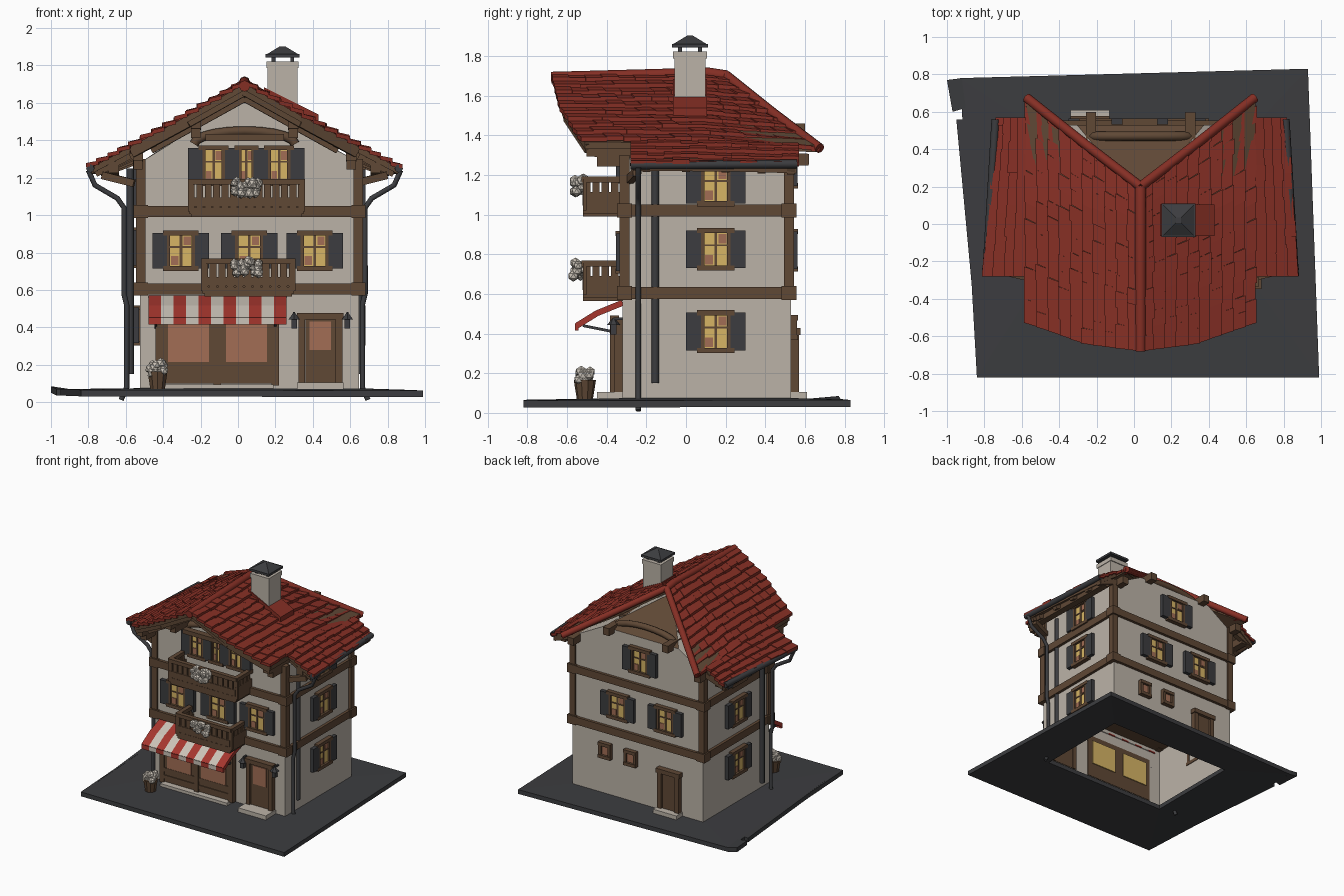
import bpy, bmesh, math, random
from mathutils import Vector, Matrix

if "Cube" in bpy.data.objects:
    bpy.data.objects.remove(bpy.data.objects["Cube"])
random.seed(4)

def material(name, rgb):
    m = bpy.data.materials.new(name)
    m.diffuse_color = (*rgb, 1)
    m.use_nodes = True
    m.node_tree.nodes["Principled BSDF"].inputs["Base Color"].default_value = m.diffuse_color
    return m

PLASTER = material("plaster", (0.50, 0.45, 0.39))
ROOF = material("roof_red", (0.235, 0.028, 0.018))
WOOD = material("brown_wood", (0.115, 0.065, 0.036))
SLATE = material("slate_grey", (0.045, 0.046, 0.050))
GLOW = material("yellow_pane", (0.68, 0.46, 0.13))
SALMON = material("salmon_pane", (0.36, 0.155, 0.09))
STRIPE = material("awning_red", (0.38, 0.037, 0.027))
CREAM = material("awning_cream", (0.60, 0.55, 0.48))
parts = {}

def part(name, mat):
    return parts.setdefault(name, (bmesh.new(), mat))[0]

def box(name, mat, c, s, M=Matrix()):
    bmesh.ops.create_cube(part(name, mat), size=1,
                          matrix=M @ Matrix.Translation(c) @ Matrix.Diagonal((*s, 1)))

def beam(name, mat, p, q, w, h):
    p, q = Vector(p), Vector(q)
    R = (q - p).to_track_quat('X', 'Z').to_matrix().to_4x4()
    box(name, mat, (0, 0, 0), ((q - p).length, w, h), Matrix.Translation((p + q) / 2) @ R)

def cone(name, mat, c, r1, r2, h, n=10, turn=0.0):
    bmesh.ops.create_cone(part(name, mat), cap_ends=True, segments=n, radius1=r1, radius2=r2, depth=h,
                          matrix=Matrix.Translation(c) @ Matrix.Rotation(turn, 4, 'Z'))

def slab(name, mat, top, dz):
    """Solid under a top quad."""
    bm = part(name, mat)
    t = [bm.verts.new(v) for v in top]
    b = [bm.verts.new((v[0], v[1], v[2] - dz)) for v in top]
    fs = [bm.faces.new(t), bm.faces.new(b[::-1])]
    fs += [bm.faces.new((t[i], b[i], b[(i + 1) % 4], t[(i + 1) % 4])) for i in range(4)]
    bmesh.ops.recalc_face_normals(bm, faces=fs)

def tube(name, mat, pts, r):
    cu = bpy.data.curves.new(name, 'CURVE')
    cu.dimensions, cu.bevel_depth, cu.bevel_resolution, cu.use_fill_caps = '3D', r, 2, True
    sp = cu.splines.new('POLY')
    sp.points.add(len(pts) - 1)
    for a, p in zip(sp.points, pts):
        a.co = (*p, 1)
    tmp = bpy.data.objects.new(name + "_path", cu)
    bpy.context.collection.objects.link(tmp)
    bpy.context.view_layer.update()
    me = bpy.data.meshes.new_from_object(tmp.evaluated_get(bpy.context.evaluated_depsgraph_get()))
    bpy.data.objects.remove(tmp)
    me.materials.clear()
    me.materials.append(mat)
    me.polygons.foreach_set("use_smooth", [len(f.vertices) == 4 for f in me.polygons])
    bpy.context.collection.objects.link(bpy.data.objects.new(name, me))

CX, L, R, F, B = 0.035, -0.525, 0.648, -0.32, 0.53
roof_z = lambda u: 1.708 - 0.57 * u + 0.02 * (u / 0.8) ** 2
sag = lambda u, y: min(max(0.09 * (y - 0.1), 0), 0.05) * (1 if u < 0.611 else 0.3)

# House shell, open below, with a boarded hip at the back top
bm = bmesh.new()
rings = []
for y, w, z in ((F, 0.04, 1.6), (0.17, 0.04, 1.61), (B, 0.34, 1.425)):
    prof = ((L, 0.05), (L, 1.28), (CX - w, z), (CX + w, z), (R, 1.28), (R, 0.05))
    rings.append([bm.verts.new((x, y, h)) for x, h in prof])
for a, b in zip(rings, rings[1:]):
    for i in range(5):
        bm.faces.new((a[i], a[i + 1], b[i + 1], b[i])).material_index = 1 if i == 2 else 0
bm.faces.new(rings[0])
bm.faces.new(rings[2][::-1])
bmesh.ops.recalc_face_normals(bm, faces=bm.faces)
me = bpy.data.meshes.new("house_walls")
bm.to_mesh(me)
me.materials.append(PLASTER)
me.materials.append(WOOD)
bpy.context.collection.objects.link(bpy.data.objects.new("house_walls", me))

# Floor beams round the house and corner posts
for z in (0.605, 1.02):
    box("floor_beams", WOOD, ((L + R) / 2, (F + B) / 2, z), (R - L + 0.045, B - F + 0.045, 0.06))
for x in (L + 0.005, R - 0.005):
    for y in (F + 0.01, B - 0.01):
        box("corner_posts", WOOD, (x, y, 0.95), (0.05, 0.05, 0.7))
        for z in (0.605, 1.02):
            box("beam_ends", WOOD, (x, y, z), (0.075, 0.075, 0.07))

# Roof outline: front and back edge as a function of distance from the ridge
def y_front(u):
    return (-0.68 + 0.13 * u if u < 0.3 else -0.64 + 0.36 * (u - 0.3)) if u <= 0.611 else -0.28
def y_back(u):
    return 0.2 + 0.78 * u if u <= 0.611 else 0.57

def roof_point(s, u, t, z):
    """Point on the roof; the low eaves taper inward to the back."""
    v = u if u <= 0.64 else 0.611 + (u - 0.611) * (1 - (0.33 if s < 0 else 0.26) * t)
    y = y_front(u) * (1 - t) + y_back(u) * t
    return (CX + s * v, y, z - sag(u, y))

rows = [(k * 0.061, (k + 1) * 0.061) for k in range(10)] + [(0.612 + k * 0.056, 0.612 + (k + 1) * 0.056) for k in range(4)]
for s in (-1, 1):
    for k, (u0, u1) in enumerate(rows):
        n = round((y_back(u1) - y_front(u1)) / 0.085)
        cuts = [0] + [(i + 0.5 * (k % 2)) / n for i in range(1, n)] + [1]
        for t0, t1 in zip(cuts, cuts[1:]):
            j, v = random.uniform(0, 0.009), random.uniform(0.004, 0.014)
            q = [Vector(roof_point(s, u, t, z + j)) for u, t, z in (
                (u0, t0, roof_z(u0)), (u0, t1, roof_z(u0)), (u1, t1, roof_z(u1) + 0.016), (u1, t0, roof_z(u1) + 0.016))]
            q[2].x += s * v
            q[3].x += s * v
            slab("roof_tiles", ROOF, q, 0.022)
    # Boarding under the tiles
    for u0, u1 in ((0, 0.3), (0.3, 0.611), (0.612, 0.82)):
        for t0, t1 in ((0.015, 0.6), (0.6, 0.985)):
            slab("roof_boards", WOOD, [roof_point(s, u, t, roof_z(u) - 0.006) for u, t in (
                (u0, t0), (u0, t1), (u1, t1), (u1, t0))], 0.035)
    # Verge rolls at the back, bargeboards, purlins, rafter tails
    P = lambda u, y, d=0.0: (CX + s * u, y, roof_z(u) + d - sag(u, y))
    tube("back_verge_tiles", ROOF, [P(0, 0.2, 0.005), P(0.3, 0.43, 0.01), P(0.61, 0.675, 0.012)], 0.026)
    for u0, u1 in ((0, 0.3), (0.3, 0.6), (0.615, 0.8)):
        beam("bargeboards", WOOD, P(u0, y_front(u0) + 0.04, -0.045), P(u1, y_front(u1) + 0.04, -0.045), 0.03, 0.05)
    for u, y0, y1 in ((0.26, -0.58, 0.4), (0.57, -0.5, 0.62), (0.7, -0.26, 0.54)):
        beam("purlins", WOOD, P(u, y0, -0.07), P(u, y1, -0.07), 0.055, 0.06)
    for y in (-0.2, 0.0, 0.2, 0.38, 0.53):
        beam("rafter_tails", WOOD, P(0.58, y, -0.06), P(0.77, y, -0.055), 0.04, 0.04)
    box("gable_brackets", WOOD, P(0.57, -0.38, -0.12), (0.05, 0.14, 0.06))
    box("gable_brackets", WOOD, P(0.26, -0.42, -0.12), (0.05, 0.2, 0.06))
    beam("eave_braces", WOOD, P(0.76, -0.25, -0.08), (CX + s * 0.59, -0.29, 1.17), 0.035, 0.04)
    beam("gable_truss", WOOD, P(0.0, -0.5, -0.08), P(0.5, -0.47, -0.08), 0.05, 0.045)
    # Gutters and downpipes
    tube("gutter", SLATE, [(CX + s * 0.825, -0.28, 1.25), (CX + s * 0.775, 0.56, 1.255)], 0.022)
    tube("downpipe", SLATE, [(CX + s * a, -0.24, z) for a, z in (
        (0.835, 1.24), (0.80, 1.16), (0.68, 1.09), (0.645, 1.04), (0.645, 0.58), (0.63, 0.52), (0.63, 0.08), (0.66, 0.012))], 0.014)
    tube("wall_pipe", SLATE, [(CX + s * 0.612, -0.155, 0.15), (CX + s * 0.612, -0.155, 1.25)], 0.02)
    box("back_beam_ends", WOOD, (CX + s * 0.265, 0.5, 1.43), (0.055, 0.2, 0.06))
tube("ridge_tiles", ROOF, [(CX, -0.68, 1.69), (CX, -0.2, 1.703), (CX, 0.11, 1.712), (CX, 0.2, 1.698)], 0.03)
box("gable_tie", WOOD, (CX, -0.44, 1.415), (0.42, 0.05, 0.035))
for y, zc, nm in ((F - 0.02, 1.38, "front_arch"), (B - 0.06, 1.42, "back_arch")):
    tube(nm, WOOD, [(CX + 0.27 * math.cos(a * math.pi / 10), y, zc + 0.07 * math.sin(a * math.pi / 10)) for a in range(11)], 0.025)

# Chimney with flashing and cap
box("chimney", PLASTER, (0.238, 0.02, 1.66), (0.16, 0.155, 0.28))
box("chimney", PLASTER, (0.238, 0.02, 1.805), (0.17, 0.17, 0.035))
slab("chimney_flashing", ROOF, [(x, y, 1.735 - 0.5 * (x - 0.035)) for x, y in ((0.14, -0.065), (0.14, 0.105), (0.43, 0.105), (0.43, -0.065))], 0.09)
for x in (0.19, 0.29):
    for y in (-0.03, 0.07):
        box("chimney_legs", SLATE, (x, y, 1.83), (0.02, 0.02, 0.04))
box("chimney_cap", SLATE, (0.238, 0.02, 1.852), (0.18, 0.18, 0.018))
cone("chimney_cap", SLATE, (0.238, 0.02, 1.88), 0.125, 0.02, 0.045, 4, math.pi / 4)

# Windows, placed in a wall frame: x along the wall, -y outward
turn = lambda x, y, a: Matrix.Translation((x, y, 0)) @ Matrix.Rotation(math.radians(a), 4, 'Z')
FRONT, RIGHT, BACK, LEFT = turn(0, F, 0), turn(R, 0, 90), turn(0, B, 180), turn(L, 0, -90)

def window(M, x, z, w=0.14, h=0.19, shutters=(-1, 1), glass=GLOW, bars=True):
    box("panes_" + glass.name, glass, (x, -0.012, z), (w, 0.009, h), M)
    for s in (-1, 1):
        box("window_frames", WOOD, (x + s * w / 2, -0.012, z), (0.025, 0.035, h + 0.02), M)
        box("window_frames", WOOD, (x, -0.015, z + s * h / 2), (w + (0.05 if bars else 0.025), 0.04, 0.026), M)
        if bars:
            box("curtains", SALMON, (x + s * w * 0.24, -0.0185, z + s * h * 0.28), (w * 0.28, 0.005, h * 0.25), M)
    if bars:
        box("window_bars", WOOD, (x, -0.015, z), (0.014, 0.014, h), M)
        box("window_bars", WOOD, (x, -0.015, z + 0.02), (w, 0.014, 0.009), M)
    for s in shutters:
        box("shutters", SLATE, (x + s * (w / 2 + 0.043), -0.018, z), (0.076, 0.03, h), M)

for x in (-0.305, 0.06, 0.41):
    window(FRONT, x, 0.81)
for x, w, sh in ((-0.13, 0.11, (-1, 1)), (0.045, 0.08, ()), (0.22, 0.11, (-1, 1))):
    window(FRONT, x, 1.265, w, 0.19, sh)
for z in (0.41, 0.825, 1.15):
    window(RIGHT, 0.15, z)
    window(LEFT, -0.1, z)
for x, z in ((0.23, 0.82), (-0.2, 0.82), (0.03, 1.24)):
    window(BACK, -x, z)
for x in (0.345, 0.117):
    window(BACK, -x, 0.43, 0.085, 0.1, (), SALMON, False)

# Doors with steps
def door(M, x, w, h, step):
    box("doors", WOOD, (x, -0.01, 0.1 + h / 2), (w - 0.04, 0.03, h), M)
    for s in (-1, 1):
        box("door_frames", WOOD, (x + s * w / 2, -0.015, 0.1 + h / 2), (0.035, 0.05, h), M)
    box("door_frames", WOOD, (x, -0.018, 0.1 + h), (w + 0.05, 0.06, 0.035), M)
    box("door_steps", PLASTER, (x, -step / 2, 0.085), (w + 0.05, step, 0.04), M)
door(FRONT, 0.44, 0.2, 0.36, 0.13)
box("door_pane", SALMON, (0.44, -0.028, 0.355), (0.115, 0.008, 0.15), FRONT)
door(BACK, 0.235, 0.16, 0.31, 0.08)

# Shopfront
box("shopfront", WOOD, (-0.11, -0.025, 0.28), (0.62, 0.06, 0.36), FRONT)
for x in (-0.42, -0.11, 0.2):
    box("shop_posts", WOOD, (x, -0.04, 0.29), (0.04, 0.045, 0.4), FRONT)
for z in (0.14, 0.2, 0.44):
    box("shop_rails", WOOD, (-0.11, -0.042, z), (0.64, 0.04, 0.03), FRONT)
for x in (-0.265, 0.045):
    box("shop_panes", SALMON, (x, -0.056, 0.315), (0.22, 0.008, 0.2), FRONT)
    box("shop_panes_inside", GLOW, (x, 0.012, 0.315), (0.23, 0.008, 0.2), FRONT)
box("shop_step", PLASTER, (-0.11, -0.05, 0.08), (0.6, 0.09, 0.03), FRONT)

# Striped awning, gently bowed
for i in range(11):
    x = -0.445 + i * 0.067
    nm, m = (("awning_red_stripes", STRIPE), ("awning_cream_stripes", CREAM))[i % 2]
    beam(nm, m, (x, F, 0.555), (x, -0.45, 0.502), 0.067, 0.03)
    beam(nm, m, (x, -0.445, 0.505), (x, -0.55, 0.44), 0.067, 0.03)
    box(nm, m, (x, -0.55, 0.432), (0.067, 0.018, 0.035))
for x in (-0.44, 0.2):
    beam("awning_arms", SLATE, (x, F, 0.40), (x, -0.52, 0.44), 0.014, 0.014)

# Balconies
def blossoms(name, x, y, z, w):
    for i in range(26):
        c = (x + random.uniform(-w, w), y + random.uniform(-0.03, 0.03), z + random.uniform(-0.035, 0.035))
        bmesh.ops.create_icosphere(part(name, CREAM), subdivisions=1,
                                   radius=random.uniform(0.02, 0.03), matrix=Matrix.Translation(c))

for x0, x1, z, nm in ((-0.18, 0.29, 0.575, "lower"), (-0.25, 0.34, 1.0, "upper")):
    c, w, rail = (x0 + x1) / 2, x1 - x0, nm + "_balcony"
    box(rail, WOOD, (c, -0.42, z + 0.015), (w, 0.2, 0.05))
    box(rail, WOOD, (c, -0.51, z + 0.178), (w + 0.02, 0.035, 0.03))
    box(rail, WOOD, (c, -0.51, z + 0.07), (w, 0.025, 0.05))
    n = round(w / 0.047)
    for i in range(n + 1):
        box(rail, WOOD, (x0 + w * i / n, -0.51, z + 0.1), (0.037, 0.018, 0.16))
    for x in (x0, x1):
        box(rail, WOOD, (x, -0.42, z + 0.178), (0.035, 0.2, 0.03))
        box(rail, WOOD, (x, -0.42, z + 0.06), (0.02, 0.2, 0.11))
        for i in range(4):
            box(rail, WOOD, (x, -0.36 - 0.047 * i, z + 0.1), (0.018, 0.037, 0.16))
    blossoms(nm + "_balcony_flowers", 0.045, -0.54, z + 0.15, 0.065)

# Flower pot and lanterns
cone("flower_pot", WOOD, (-0.43, -0.51, 0.115), 0.04, 0.056, 0.1)
blossoms("pot_flowers", -0.43, -0.51, 0.175, 0.04)
for x in (0.3, 0.585):
    box("lanterns", SLATE, (x, F - 0.045, 0.42), (0.03, 0.03, 0.05))
    cone("lanterns", SLATE, (x, F - 0.045, 0.46), 0.034, 0.006, 0.035, 6)
    beam("lanterns", SLATE, (x, F - 0.045, 0.475), (x, F, 0.475), 0.012, 0.012)

# Paved ground, open under the house
outer = ((-0.93, 0.78, 0.07), (0.93, 0.83, 0.065), (0.99, -0.82, 0.062), (-0.84, -0.82, 0.066))
inner = ((-0.5, 0.5, 0.075), (0.62, 0.5, 0.075), (0.62, -0.29, 0.075), (-0.5, -0.29, 0.075))
for i in range(4):
    k = (i + 1) % 4
    slab("ground_paving", SLATE, [outer[i], outer[k], inner[k], inner[i]], 0.035)
# Ragged left corner of the paving
slab("ground_corner", SLATE, [(-1.0, 0.77, 0.085), (-0.92, 0.78, 0.07), (-0.90, 0.62, 0.07), (-0.97, 0.6, 0.07)], 0.035)
slab("ground_corner", SLATE, [(-0.95, 0.56, 0.07), (-0.90, 0.56, 0.07), (-0.84, -0.6, 0.068), (-0.87, -0.3, 0.068)], 0.035)

for name, (bm, mat) in parts.items():
    me = bpy.data.meshes.new(name)
    bm.to_mesh(me)
    bm.free()
    me.materials.append(mat)
    bpy.context.collection.objects.link(bpy.data.objects.new(name, me))
